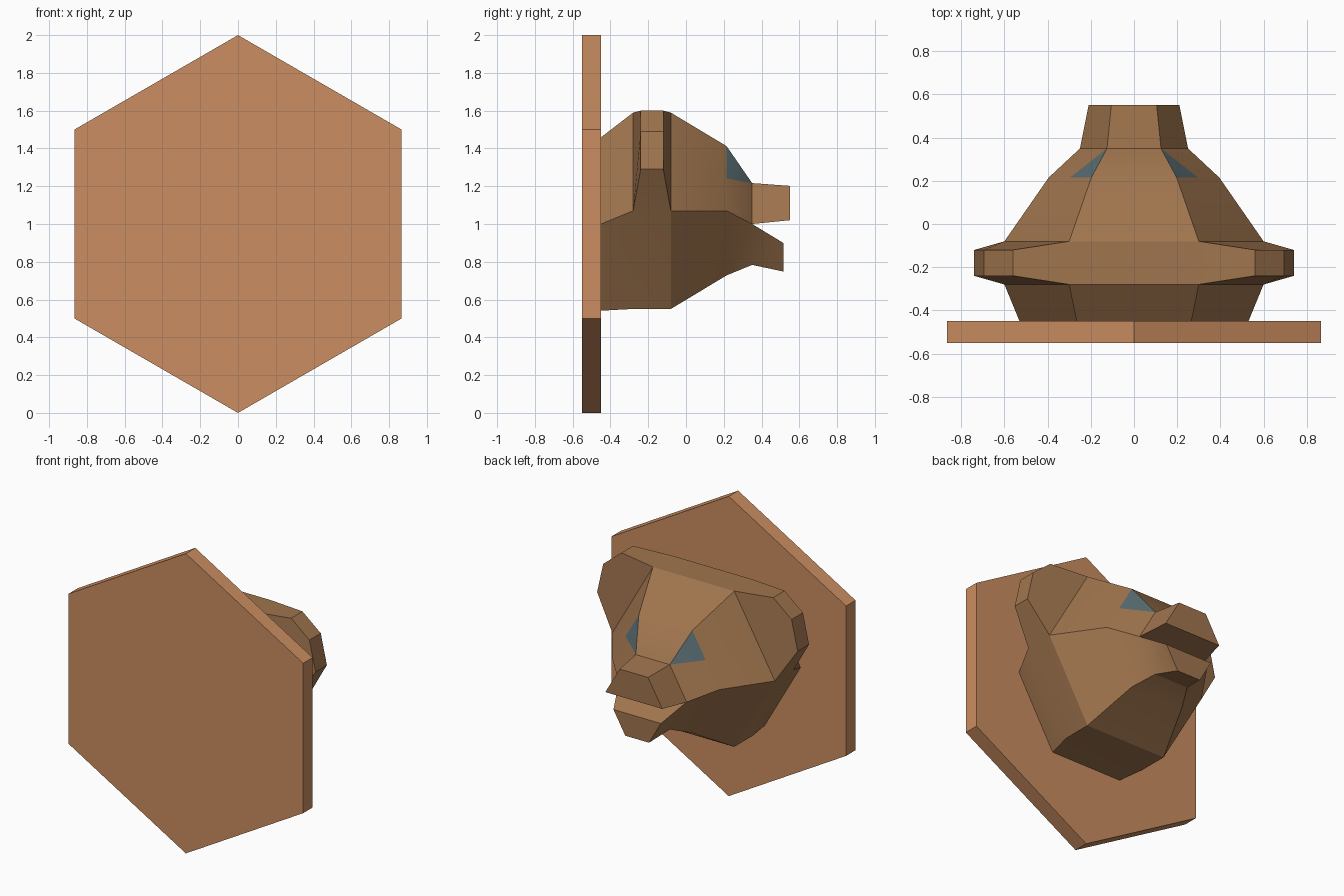
import bpy, bmesh
from math import sin, cos, radians

cube = bpy.data.objects.get("Cube")
if cube:
    bpy.data.objects.remove(cube, do_unlink=True)


def material(name, rgb):
    m = bpy.data.materials.new(name)
    m.use_nodes = True
    m.diffuse_color = (*rgb, 1)
    m.node_tree.nodes["Principled BSDF"].inputs["Base Color"].default_value = (*rgb, 1)
    return m


wood = material("light wood", (0.60, 0.27, 0.12))
fur = material("brown fur", (0.352, 0.178, 0.076))
eye = material("slate eye", (0.098, 0.150, 0.168))


def finish(bm, name, mats):
    bmesh.ops.recalc_face_normals(bm, faces=bm.faces)
    mesh = bpy.data.meshes.new(name)
    bm.to_mesh(mesh)
    bm.free()
    for m in mats:
        mesh.materials.append(m)
    obj = bpy.data.objects.new(name, mesh)
    bpy.context.collection.objects.link(obj)
    return obj


def ring(bm, y, z, r, corners=range(6), start=0):
    """Corners of an upright hexagon facing along y."""
    angles = [radians(60 * k + start) for k in corners]
    return [bm.verts.new((r * cos(a), y, z + r * sin(a))) for a in angles]


def bridge(bm, a, b, skip=()):
    n = len(a)
    for k in range(n):
        if k not in skip:
            j = (k + 1) % n
            bm.faces.new((a[k], a[j], b[j], b[k]))


# Hexagonal wall plaque
bm = bmesh.new()
back = ring(bm, -0.55, 1, 1, start=30)
front = ring(bm, -0.45, 1, 1, start=30)
bridge(bm, back, front)
bm.faces.new(back)
bm.faces.new(front)
finish(bm, "wall_plaque", [wood])

# Head: hexagonal sections from neck to muzzle (y, centre z, radius)
bm = bmesh.new()
sections = [(-0.45, 1.0, 0.53), (-0.28, 1.07, 0.60), (-0.08, 1.07, 0.60),
            (0.215, 1.07, 0.395), (0.35, 1.0, 0.25)]
rings = [ring(bm, *s) for s in sections]
bm.faces.new(rings[0])
for i in range(4):
    bridge(bm, rings[i], rings[i + 1], skip=(0, 2) if i == 1 else ())

# Open mouth: upper snout and lower jaw grow from the two halves of the muzzle
muzzle = rings[4]
for half, y, z, r in (((0, 1, 2, 3), 0.55, 1.02, 0.21),
                      ((3, 4, 5, 0), 0.515, 0.90, 0.175)):
    tip = ring(bm, y, z, r, half)
    bridge(bm, [muzzle[k] for k in half], tip)
    bm.faces.new(tip)

# Ears: pulled out of the open upper side panels
for side, low, high in ((1, 0, 1), (-1, 3, 2)):
    outlines = []
    for base, y in ((rings[1], -0.24), (rings[2], -0.12)):
        rim = [bm.verts.new((side * x, y, z))
               for x, z in ((0.56, 1.60), (0.695, 1.49), (0.74, 1.29))]
        outlines.append([base[high], *rim, base[low]])
    bridge(bm, *outlines, skip=(4,))
    for outline in outlines:
        bm.faces.new(outline)

# Eyes: triangles cut from the brow panels
for low, high in ((0, 1), (3, 2)):
    brow, cheek, nose = rings[3][high], rings[3][low], muzzle[high]
    edge = bm.edges.get((brow, cheek))
    mid = bmesh.utils.edge_split(edge, brow, 0.5)[1]
    panel = next(f for f in mid.link_faces if nose in f.verts)
    bmesh.utils.face_split(panel, mid, nose)
    next(f for f in mid.link_faces if len(f.verts) == 3 and brow in f.verts).material_index = 1

head = finish(bm, "animal_head", [fur, eye])
bpy.ops.object.select_all(action='DESELECT')
head.select_set(True)
bpy.context.view_layer.objects.active = head
bpy.ops.object.shade_smooth_by_angle(angle=radians(30))
